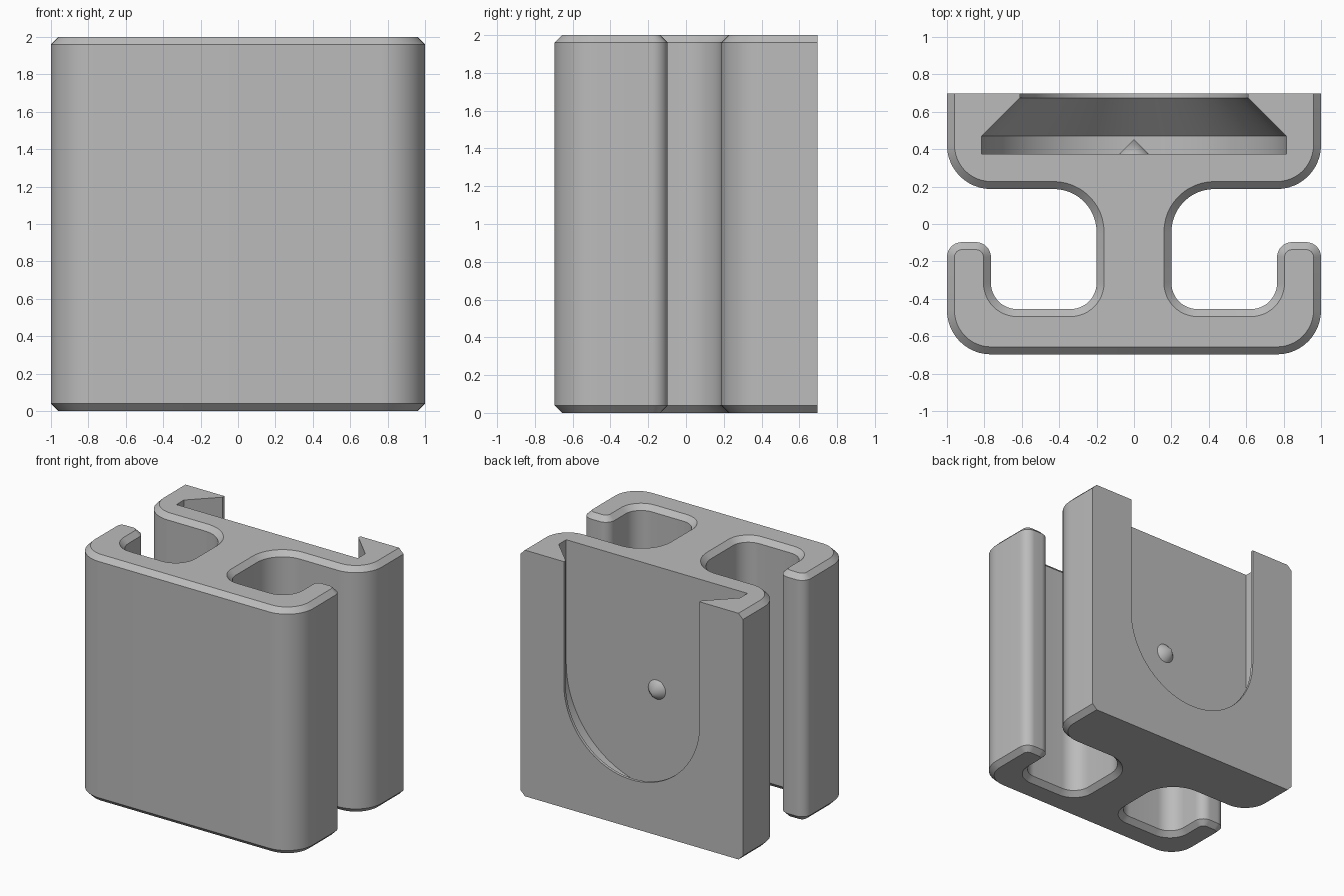
import bpy, bmesh, math
from mathutils import Vector

cube = bpy.data.objects.get("Cube")
if cube:
    bpy.data.objects.remove(cube, do_unlink=True)

BACK = 0.697       # flat mounting face
CHAMFER = 0.04
HEIGHT = 2.0

grey = bpy.data.materials.new("plain grey")
grey.use_nodes = True
grey.diffuse_color = (0.5, 0.5, 0.5, 1)
grey.node_tree.nodes["Principled BSDF"].inputs["Base Color"].default_value = (0.5, 0.5, 0.5, 1)


def make_object(name, bm):
    bmesh.ops.recalc_face_normals(bm, faces=bm.faces[:])
    mesh = bpy.data.meshes.new(name)
    bm.to_mesh(mesh)
    bm.free()
    mesh.materials.append(grey)
    obj = bpy.data.objects.new(name, mesh)
    bpy.context.collection.objects.link(obj)
    return obj


def smooth(obj):
    bpy.ops.object.select_all(action='DESELECT')
    obj.select_set(True)
    bpy.context.view_layer.objects.active = obj
    bpy.ops.object.shade_smooth_by_angle(angle=math.radians(30))


def rounded(corners, steps=12):
    """Outline through the corners, each filleted with its own radius."""
    points = []
    for i, (x, y, r) in enumerate(corners):
        p = Vector((x, y))
        if r == 0:
            points.append(p)
            continue
        a = (Vector(corners[i - 1][:2]) - p).normalized()
        b = (Vector(corners[(i + 1) % len(corners)][:2]) - p).normalized()
        centre = p + (a + b) * r
        for k in range(steps + 1):
            t = k / steps * math.pi / 2
            points.append(centre - b * r * math.cos(t) - a * r * math.sin(t))
    return points


def inset(points, d):
    """Mitred inward offset of an anticlockwise outline."""
    result = []
    for i, p in enumerate(points):
        e1 = (p - points[i - 1]).normalized()
        e2 = (points[(i + 1) % len(points)] - p).normalized()
        n1, n2 = Vector((-e1.y, e1.x)), Vector((-e2.y, e2.x))
        result.append(p + (n1 + n2) * d / (1 + n1.dot(n2)))
    return result


def loft(loops):
    """Closed solid through matching loops of 3D points."""
    bm = bmesh.new()
    rings = [[bm.verts.new(p) for p in loop] for loop in loops]
    count = len(rings[0])
    for low, high in zip(rings, rings[1:]):
        for i in range(count):
            j = (i + 1) % count
            bm.faces.new((low[i], low[j], high[j], high[i]))
    bm.faces.new(rings[0][::-1])
    bm.faces.new(rings[-1])
    return bm


# Clip body: front plate with hooked ends, stem and back plate
half = [(1, -BACK, 0.235), (1, -0.097, 0.08), (0.765, -0.097, 0.08),
        (0.765, -0.455, 0.14), (0.2, -0.455, 0.14), (0.2, 0.187, 0.23),
        (1, 0.187, 0.235), (1, 0.9, 0)]
outline = rounded(half + [(-x, y, r) for x, y, r in reversed(half)])
small = inset(outline, CHAMFER)
levels = [(small, 0), (outline, CHAMFER), (outline, HEIGHT - CHAMFER), (small, HEIGHT)]
bm = loft([[(p.x, p.y, z) for p in loop] for loop, z in levels])

# Trim the back plate flat, leaving its rear edges sharp
cut = bmesh.ops.bisect_plane(bm, geom=bm.verts[:] + bm.edges[:] + bm.faces[:],
                             plane_co=(0, BACK, 0), plane_no=(0, 1, 0), clear_outer=True)
rim = [e for e in cut["geom_cut"] if isinstance(e, bmesh.types.BMEdge)]
bmesh.ops.holes_fill(bm, edges=rim, sides=0)
body = make_object("clip_body", bm)


# Undercut U-shaped slot, open at the top
def u_loop(y, r):
    arc = [(math.pi * k / 48) for k in range(49)]
    loop = [(-r * math.cos(a), y, 1 - r * math.sin(a)) for a in arc]
    return loop + [(r, y, 2.3), (-r, y, 2.3)]


sections = [(0.374, 0.815), (0.47, 0.815), (0.674, 0.61), (0.85, 0.61)]
cutter = make_object("slot_cutter", loft([u_loop(y, r) for y, r in sections]))
cutter.hide_render = True
slot = body.modifiers.new("slot", 'BOOLEAN')
slot.operation = 'DIFFERENCE'
slot.solver = 'EXACT'
slot.object = cutter
bpy.context.view_layer.objects.active = body
bpy.ops.object.modifier_apply(modifier="slot")
bpy.data.objects.remove(cutter, do_unlink=True)
smooth(body)

# Small locating cone on the slot floor
bpy.ops.mesh.primitive_cone_add(vertices=32, radius1=0.079, radius2=0, depth=0.08,
                                location=(0, 0.413, 1), rotation=(-math.pi / 2, 0, 0))
cone = bpy.context.object
cone.name = "locating_cone"
cone.data.materials.append(grey)
smooth(cone)
